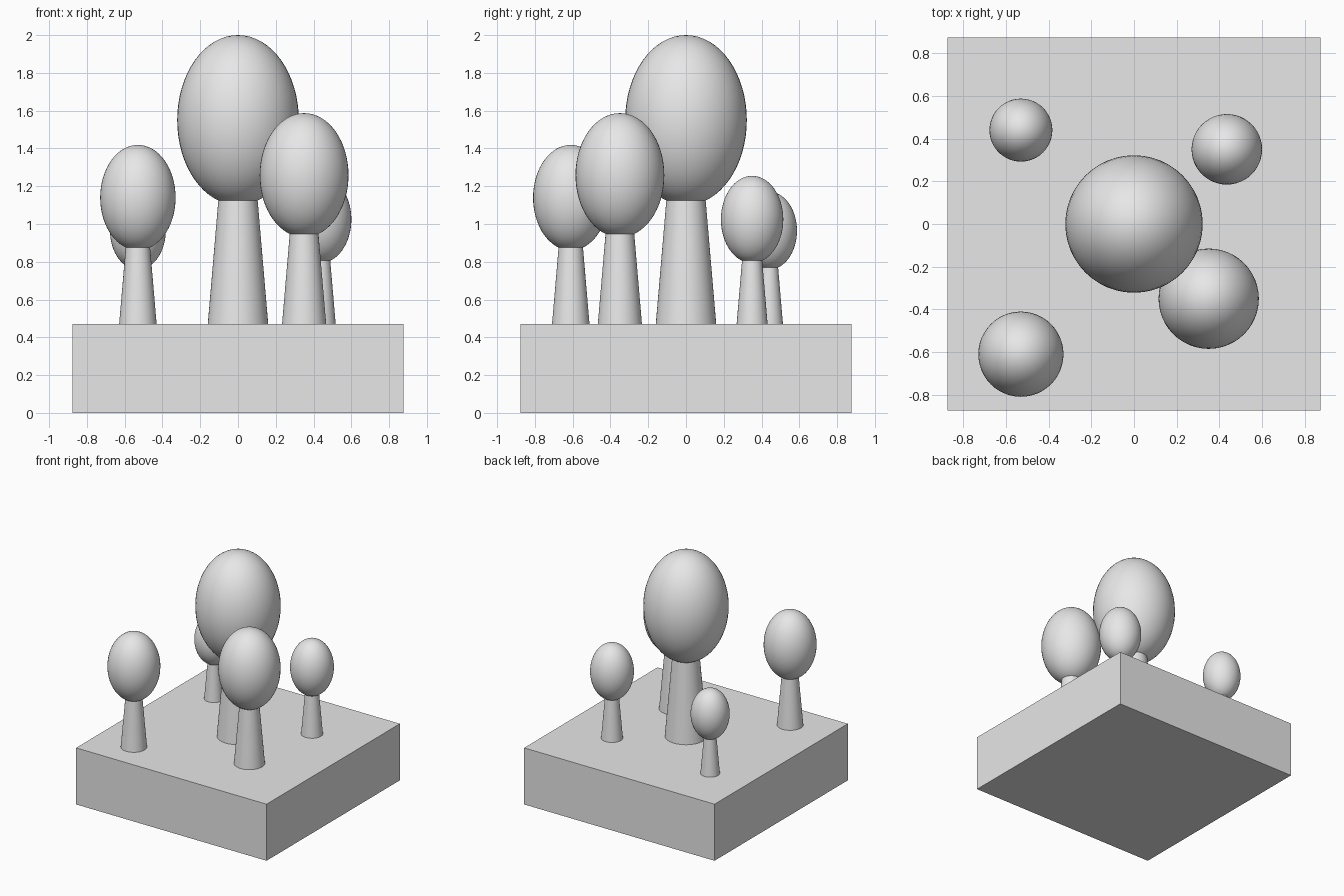
import bpy
import math

cube = bpy.data.objects.get("Cube")
if cube:
    bpy.data.objects.remove(cube, do_unlink=True)

grey = bpy.data.materials.new("plain_grey")
grey.use_nodes = True
grey.diffuse_color = (0.8, 0.8, 0.8, 1)
grey.node_tree.nodes["Principled BSDF"].inputs["Base Color"].default_value = (0.8, 0.8, 0.8, 1)

GROUND = 0.47  # top of the base block


def finish(name, smooth=True):
    obj = bpy.context.object
    obj.name = name
    obj.data.materials.append(grey)
    bpy.ops.object.transform_apply(location=False, rotation=False, scale=True)
    if smooth:
        bpy.ops.object.shade_smooth_by_angle(angle=math.radians(40))
    return obj


def tree(name, x, y, size):
    # Tapered trunk, its top tucked into the crown
    height = 0.68 * size
    bpy.ops.mesh.primitive_cone_add(
        vertices=48, radius1=0.16 * size, radius2=0.102 * size, depth=height,
        location=(x, y, GROUND + height / 2))
    finish(name + "_trunk")
    # Egg-tall crown
    bpy.ops.mesh.primitive_uv_sphere_add(
        segments=48, ring_count=32, radius=size,
        location=(x, y, GROUND + 1.08 * size))
    bpy.context.object.scale = (0.322, 0.322, 0.45)
    finish(name + "_crown")


# Square ground block
bpy.ops.mesh.primitive_cube_add(size=1, location=(0, 0, GROUND / 2))
bpy.context.object.scale = (1.75, 1.75, GROUND)
finish("ground_block", smooth=False)

# One tree shape at five sizes
tree("centre_tree", 0, 0, 1)
tree("front_left_tree", 0.35, -0.35, 0.73)
tree("front_right_tree", -0.53, -0.61, 0.62)
tree("back_left_tree", 0.435, 0.35, 0.513)
tree("back_right_tree", -0.53, 0.44, 0.458)
